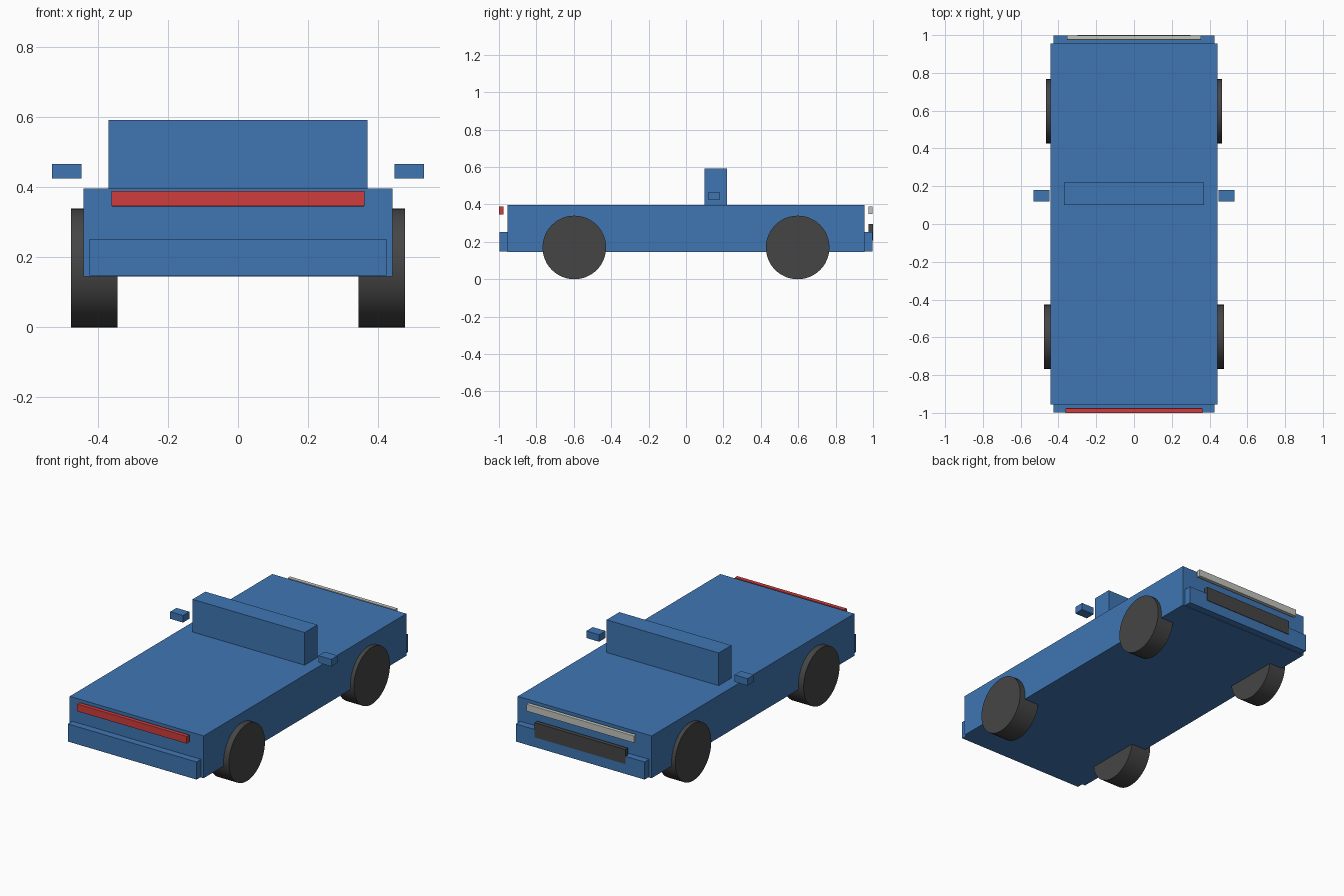
import bpy
import math

cube = bpy.data.objects.get("Cube")
if cube:
    bpy.data.objects.remove(cube, do_unlink=True)


def material(name, rgb):
    m = bpy.data.materials.new(name)
    m.use_nodes = True
    m.diffuse_color = (*rgb, 1)
    m.node_tree.nodes["Principled BSDF"].inputs["Base Color"].default_value = (*rgb, 1)
    return m


blue = material("blue paint", (0.05, 0.18, 0.45))
red = material("red lens", (0.62, 0.045, 0.045))
pale = material("pale lens", (0.55, 0.55, 0.52))
dark = material("dark rubber", (0.06, 0.06, 0.06))


def box(name, x, y, z, mat, bevel=0):
    """Box from its (low, high) extent on each axis."""
    bpy.ops.mesh.primitive_cube_add(size=1, location=[sum(r) / 2 for r in (x, y, z)])
    ob = bpy.context.object
    ob.name = name
    ob.scale = [r[1] - r[0] for r in (x, y, z)]
    bpy.ops.object.transform_apply(location=False, rotation=False, scale=True)
    ob.data.materials.append(mat)
    if bevel:
        mod = ob.modifiers.new("soft edges", "BEVEL")
        mod.width = bevel
        mod.segments = 2
    return ob


def wheel(name, x, y, width, radius=0.17):
    bpy.ops.mesh.primitive_cylinder_add(vertices=48, radius=radius, depth=width,
                                        location=(x, y, radius),
                                        rotation=(0, math.pi / 2, 0))
    ob = bpy.context.object
    ob.name = name
    ob.data.materials.append(dark)
    bpy.ops.object.shade_smooth_by_angle(angle=math.radians(35))


# Body slab and upright cabin block
box("body", (-0.442, 0.442), (-0.955, 0.955), (0.145, 0.397), blue)
box("cabin", (-0.37, 0.37), (0.10, 0.22), (0.39, 0.592), blue)

# Bumpers
box("front_bumper", (-0.425, 0.425), (-0.997, -0.95), (0.148, 0.253), blue)
box("rear_bumper", (-0.425, 0.425), (0.95, 0.997), (0.148, 0.253), blue)

# Light bars stand just clear of the body
box("front_light_bar", (-0.362, 0.362), (-1.0, -0.975), (0.346, 0.39), red, 0.002)
box("rear_light_bar", (-0.355, 0.355), (0.975, 0.998), (0.348, 0.39), pale, 0.002)
box("rear_grille", (-0.30, 0.30), (0.975, 1.0), (0.208, 0.295), dark)

# Mirrors and wheels on both sides
for side, s in (("left", 1), ("right", -1)):
    box(side + "_mirror", sorted((s * 0.447, s * 0.532)), (0.12, 0.18), (0.425, 0.467), blue)
    wheel(side + "_front_wheel", s * 0.411, -0.597, 0.132)
    wheel(side + "_rear_wheel", s * 0.411, 0.597, 0.11)
